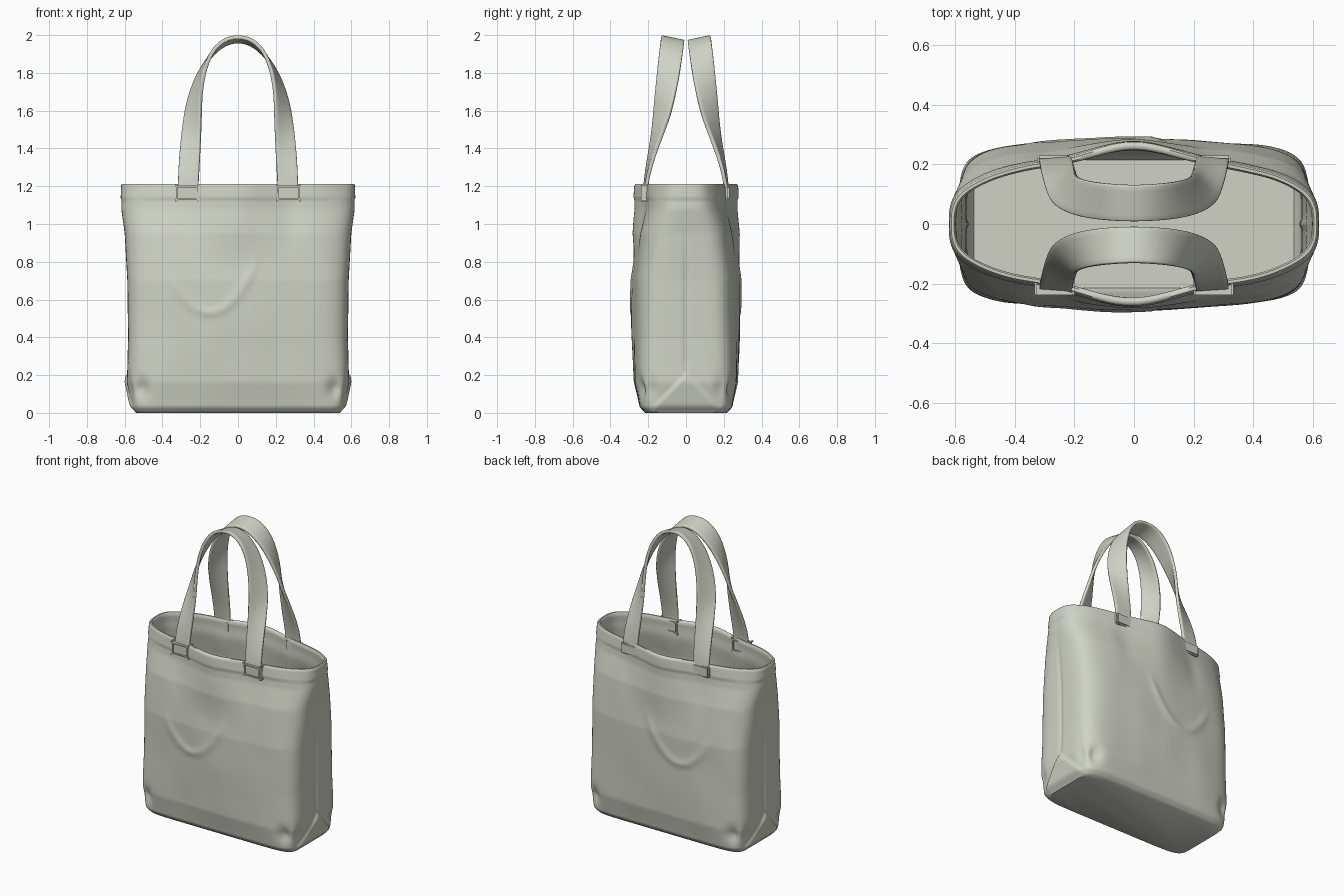
import bpy, bmesh
from math import sin, cos, pi, exp, tau
from mathutils import Vector, noise
from mathutils.geometry import interpolate_bezier

if "Cube" in bpy.data.objects:
    bpy.data.objects.remove(bpy.data.objects["Cube"])

# Canvas material
canvas = bpy.data.materials.new("pale_canvas")
canvas.use_nodes = True
COLOR = (0.63, 0.65, 0.56, 1)
canvas.diffuse_color = COLOR
canvas.node_tree.nodes["Principled BSDF"].inputs["Base Color"].default_value = COLOR


def finish(name, bm, angle=40):
    bmesh.ops.recalc_face_normals(bm, faces=bm.faces[:])
    mesh = bpy.data.meshes.new(name)
    bm.to_mesh(mesh)
    bm.free()
    mesh.materials.append(canvas)
    obj = bpy.data.objects.new(name, mesh)
    bpy.context.collection.objects.link(obj)
    bpy.ops.object.select_all(action='DESELECT')
    bpy.context.view_layer.objects.active = obj
    obj.select_set(True)
    bpy.ops.object.shade_smooth_by_angle(angle=angle * pi / 180)
    return obj


def step(a, b, v):
    t = min(1, max(0, (v - a) / (b - a)))
    return t * t * (3 - 2 * t)


def bump(d, width):
    return exp(-(d / width) ** 2)


# Bag outline by height: z, half width, half depth, squareness
PROFILE = [(0, .54, .215, 9), (.03, .56, .245, 8), (.16, .588, .268, 6),
           (.4, .582, .268, 5.5), (.7, .586, .268, 5), (.95, .6, .245, 4),
           (1.08, .618, .215, 3.2), (1.21, .612, .203, 2.9)]


def outline(z):
    for a, b in zip(PROFILE, PROFILE[1:]):
        if z <= b[0]:
            t = (z - a[0]) / (b[0] - a[0])
            return [p + (q - p) * t for p, q in zip(a[1:], b[1:])]
    return PROFILE[-1][1:]


def wall_point(angle, z, inset=0):
    hx, hy, n = outline(z)
    c, s = cos(angle), sin(angle)
    r = (abs(c) ** n + abs(s) ** n) ** (-1 / n)
    x, y = hx * r * c, hy * r * s
    side_x, side_y = (1 if c > 0 else -1), (1 if s > 0 else -1)
    face = step(.6, .95, abs(y) / hy)
    end = step(.8, .98, abs(x) / hx)
    # middle bulge of the panels and soft cloth wrinkles
    out = .045 * bump(x, .17) * step(.75, 1.2, z) + .02 * bump(x, .3) * step(0, .5, z)
    out -= .01 * bump(abs(x) - .27, .07) * bump(z - 1.0, .13)
    out += .006 * noise.noise(Vector((x * 5, side_y * 3, z * 3))) * step(0, .2, z)
    # hem band around the mouth
    hem = .006 * step(1.125, 1.14, z)
    # curved crease on each panel
    if -.4 < x < .12 and inset == 0:
        d = z - (.53 + 4.2 * (x + .15) ** 2)
        out += .007 * bump(d, .022 + .12 * abs(x + .15)) * step(-.4, -.3, x) * step(.12, .06, x)
    # pinched lower corners
    out -= .025 * bump(abs(x) - .51, .035) * bump(z - .13, .05)
    y += side_y * face * (out + hem)
    # folded triangle and upright tuck at each end
    fold = step(0, .12, 1 - z / .215 - abs(y) / .215)
    x += side_x * end * (.012 * fold * step(0, .05, z) - .008 * bump(y, .015) * step(.15, .3, z) * step(1.1, .7, z))
    x += side_x * end * (hem - .012 * bump(abs(y) - .18, .03) * bump(z - .13, .06))
    if inset:
        x *= 1 - inset / hx
        y *= 1 - inset / hy
    return x, y, z


# Bag body: outer wall, rolled rim, inner wall and floor
SEGMENTS, LEVELS, TOP = 240, 110, 1.205
bm = bmesh.new()
levels = [(TOP * i / LEVELS, 0) for i in range(LEVELS + 1)]
levels += [(TOP + .008, .005), (TOP + .008, .014), (TOP, .02)]
levels += [(TOP - (TOP - .02) * i / 50, .02) for i in range(1, 51)]
rings = [[bm.verts.new(wall_point(tau * i / SEGMENTS, z, inset)) for i in range(SEGMENTS)]
         for z, inset in levels]
for low, high in zip(rings, rings[1:]):
    for i in range(SEGMENTS):
        j = (i + 1) % SEGMENTS
        bm.faces.new((low[i], low[j], high[j], high[i]))
bm.faces.new(rings[0][::-1])
bm.faces.new(rings[-1])
finish("bag_body", bm, 50)

# Handle edges from hem to crown, as bezier control points for half a strap
INNER_EDGE = [((.212, .218, 1.15), (.205, .215, 1.3), (.198, .18, 1.4), (.196, .168, 1.6)),
              ((.196, .168, 1.6), (.195, .15, 1.85), (.13, .133, 1.99), (0, .13, 1.99))]
OUTER_EDGE = [((.318, .212, 1.15), (.318, .21, 1.3), (.305, .13, 1.45), (.28, .085, 1.58)),
              ((.28, .085, 1.58), (.245, .025, 1.78), (.13, .012, 1.965), (0, .01, 1.965))]


def edge_points(parts):
    points = []
    for part in parts:
        a, b, c, d = map(Vector, part)
        points += interpolate_bezier(a, b, c, d, 28)[1 if points else 0:]
    return points + [Vector((-p.x, p.y, p.z)) for p in points[-2::-1]]


def make_handle(name, side):
    bm = bmesh.new()
    rows = []
    for a, b in zip(edge_points(INNER_EDGE), edge_points(OUTER_EDGE)):
        row = [a.lerp(b, k / 6) for k in range(7)]
        rows.append([bm.verts.new((p.x, p.y * side, p.z)) for p in row])
    for r, q in zip(rows, rows[1:]):
        for k in range(6):
            bm.faces.new((r[k], r[k + 1], q[k + 1], q[k]))
    obj = finish(name, bm)
    solid = obj.modifiers.new("thickness", 'SOLIDIFY')
    solid.thickness = .02
    solid.offset = 0
    bevel = obj.modifiers.new("soft_edges", 'BEVEL')
    bevel.width = .005
    bevel.segments = 2


# Stitched tab where a strap end meets the hem
def make_tab(name, x, side):
    bm = bmesh.new()
    bmesh.ops.create_cube(bm, size=1)
    for v in bm.verts:
        v.co = (x + v.co.x * .118, side * (.215 + v.co.y * .03), 1.165 + v.co.z * .075)
    bmesh.ops.bevel(bm, geom=bm.edges[:], offset=.008, segments=2, affect='EDGES')
    finish(name, bm)


for label, side in (("front", -1), ("back", 1)):
    make_handle(label + "_handle", side)
    for end, x in (("left", .267), ("right", -.267)):
        make_tab(label + "_" + end + "_tab", x, side)
